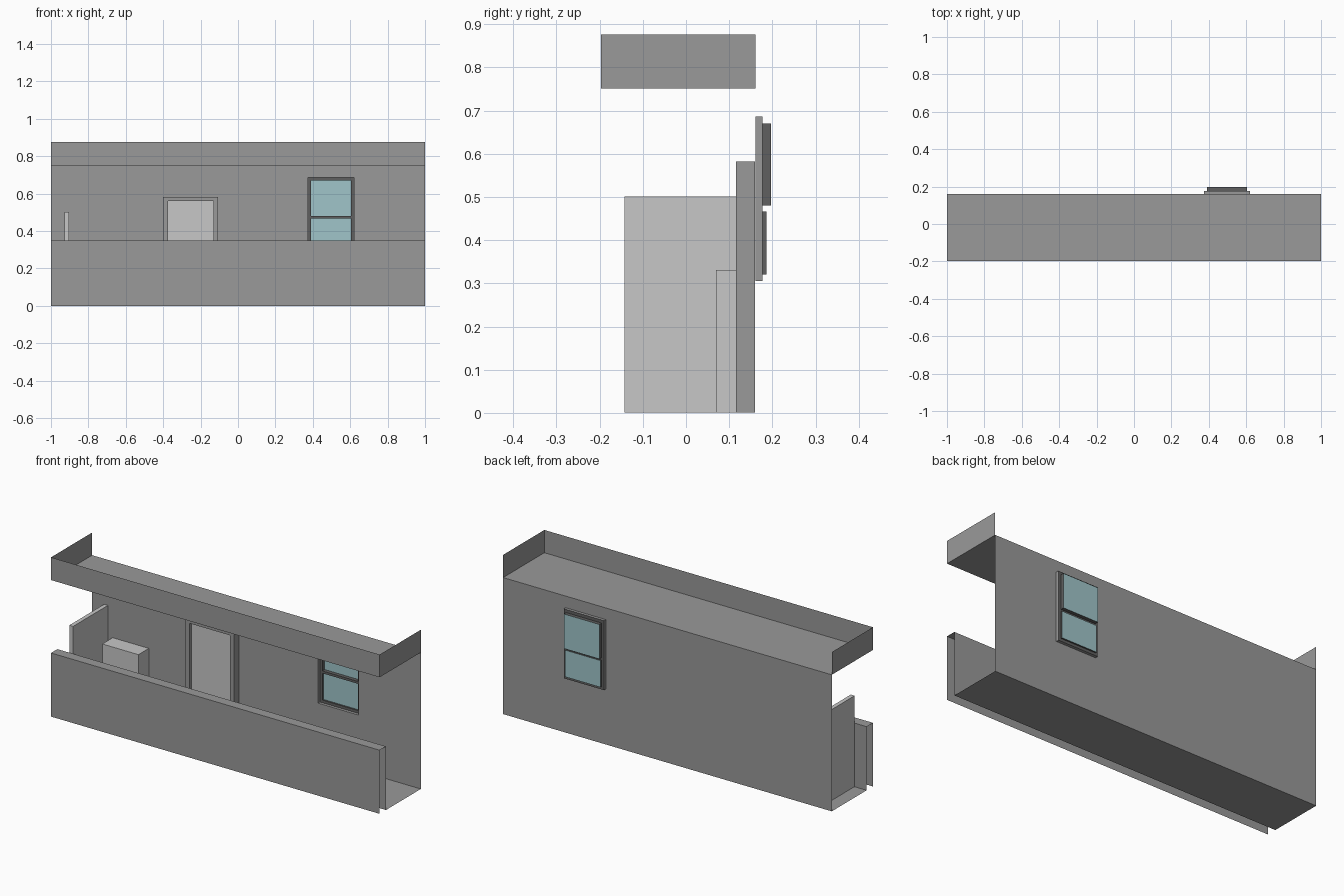
import bpy, bmesh

old = bpy.data.objects.get("Cube")
if old:
    bpy.data.objects.remove(old, do_unlink=True)


def material(name, r, g, b):
    m = bpy.data.materials.new(name)
    m.use_nodes = True
    m.diffuse_color = (r, g, b, 1)
    m.node_tree.nodes["Principled BSDF"].inputs["Base Color"].default_value = (r, g, b, 1)
    return m


WALL = material("wall grey", 0.32, 0.32, 0.32)
LIGHT = material("light grey", 0.57, 0.57, 0.57)
DARK = material("dark frame grey", 0.115, 0.115, 0.115)
GLASS = material("pale blue glass", 0.35, 0.56, 0.59)

FRONT, BACK = -0.197, 0.161
INNER = -0.142              # inner face of the parapet
CEILING, TOP = 0.751, 0.876


def build(name, quads, mat):
    """Make one object out of a list of four-cornered sheets."""
    bm = bmesh.new()
    for quad in quads:
        bm.faces.new([bm.verts.new(p) for p in quad])
    bmesh.ops.remove_doubles(bm, verts=bm.verts, dist=0.0001)
    mesh = bpy.data.meshes.new(name)
    bm.to_mesh(mesh)
    bm.free()
    mesh.materials.append(mat)
    ob = bpy.data.objects.new(name, mesh)
    bpy.context.collection.objects.link(ob)
    return ob


def strip(points):
    """Sweep an open (y, z) profile along the whole length."""
    return [[(-1, *a), (1, *a), (1, *b), (-1, *b)] for a, b in zip(points, points[1:])]


def upright(xs, zs, y, holes=()):
    """Front-facing sheet on a grid, leaving out the cells in holes."""
    return [[(xs[i], y, zs[j]), (xs[i + 1], y, zs[j]), (xs[i + 1], y, zs[j + 1]), (xs[i], y, zs[j + 1])]
            for i in range(len(xs) - 1) for j in range(len(zs) - 1) if (i, j) not in holes]


def reveal(x0, x1, z0, z1, y0, y1):
    """Four sides of a rectangular recess."""
    ring = [(x0, z0), (x1, z0), (x1, z1), (x0, z1)]
    return [[(a[0], y0, a[1]), (a[0], y1, a[1]), (b[0], y1, b[1]), (b[0], y0, b[1])]
            for a, b in zip(ring, ring[1:] + ring[:1])]


def box(name, x0, x1, y0, y1, z0, z1, mat):
    bm = bmesh.new()
    bmesh.ops.create_cube(bm, size=1)
    for v in bm.verts:
        v.co = (x1 if v.co.x > 0 else x0, y1 if v.co.y > 0 else y0, z1 if v.co.z > 0 else z0)
    mesh = bpy.data.meshes.new(name)
    bm.to_mesh(mesh)
    bm.free()
    mesh.materials.append(mat)
    bpy.context.collection.objects.link(bpy.data.objects.new(name, mesh))


# Parapet, open at its ends and underneath, running into the floor
build("parapet_and_floor", strip([(FRONT, 0), (FRONT, 0.35), (INNER, 0.35), (INNER, 0), (BACK, 0)]), WALL)

# Ceiling with an upstanding front fascia and end plates
roof = strip([(BACK, CEILING), (FRONT, CEILING), (FRONT, TOP)])
for x in (-1, 1):
    roof.append([(x, FRONT, CEILING), (x, BACK, CEILING), (x, BACK, TOP), (x, FRONT, TOP)][::x])
build("ceiling_and_fascia", roof, WALL)

# Back wall with the window opening and its reveal
wx0, wx1, wz0, wz1 = 0.375, 0.62, 0.305, 0.687
build("back_wall", upright([-1, wx0, wx1, 1], [0, wz0, wz1, CEILING], BACK, {(1, 1)}), WALL)
plate_y = 0.177
build("window_reveal", reveal(wx0, wx1, wz0, wz1, BACK, plate_y), WALL)

# Window frame with two stepped panes
sx0, sx1 = 0.39, 0.605
panes = {"lower": (0.32, 0.467, 0.186), "upper": (0.48, 0.67, 0.197)}
levels = [wz0, *panes["lower"][:2], *panes["upper"][:2], wz1]
build("window_frame", upright([wx0, sx0, sx1, wx1], levels, plate_y, {(1, 1), (1, 3)}), DARK)
for name, (z0, z1, y) in panes.items():
    build(name + "_sash", reveal(sx0, sx1, z0, z1, plate_y, y), DARK)
    build(name + "_glass", upright([sx0, sx1], [z0, z1], y), GLASS)

# Door and its frame
inside = BACK - 0.001
box("door_panel", -0.375, -0.13, 0.132, inside, 0.001, 0.56, LIGHT)
box("door_jamb_right", -0.40, -0.375, 0.116, inside, 0.001, 0.582, WALL)
box("door_jamb_left", -0.13, -0.107, 0.116, inside, 0.001, 0.582, WALL)
box("door_head", -0.375, -0.13, 0.116, inside, 0.56, 0.582, WALL)

# Partition screen and storage box
box("partition", -0.927, -0.904, INNER, inside, 0.001, 0.501, LIGHT)
box("storage_box", -0.875, -0.655, 0.07, inside, 0.001, 0.331, LIGHT)
